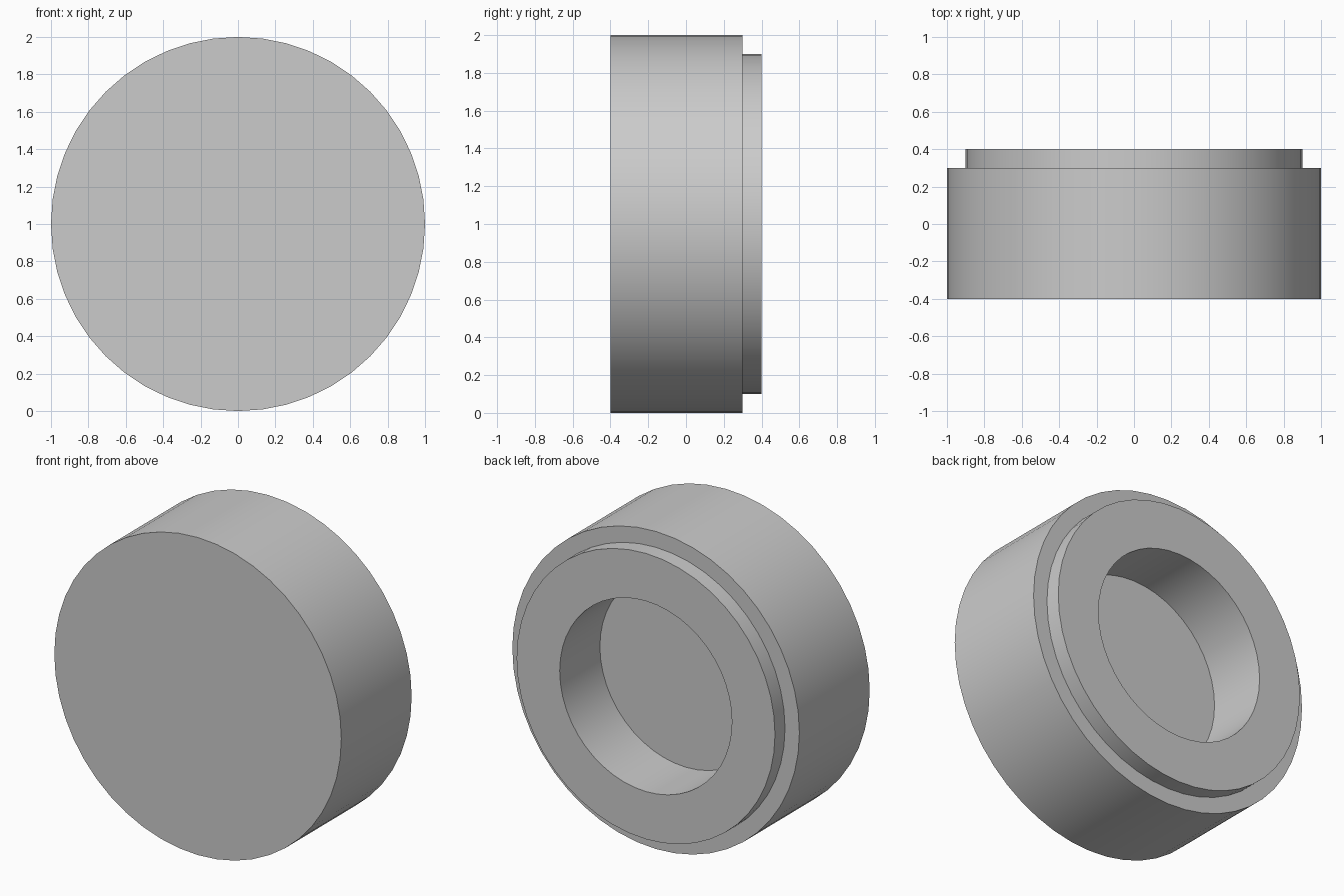
import bpy
import bmesh
import math
from mathutils import Matrix, Vector

cube = bpy.data.objects.get("Cube")
if cube:
    bpy.data.objects.remove(cube, do_unlink=True)

SIDES = 48

# Plain grey material
grey = bpy.data.materials.new("light_grey")
grey.use_nodes = True
colour = (0.6, 0.6, 0.6, 1.0)
grey.diffuse_color = colour
grey.node_tree.nodes["Principled BSDF"].inputs["Base Color"].default_value = colour

# Half section of the cap as (radius, y): front face, stepped rim, recess
profile = [(1.0, -0.4), (1.0, 0.3), (0.9, 0.3), (0.9, 0.4), (0.6, 0.4), (0.6, 0.0)]

# One ring of vertices for each profile point
bm = bmesh.new()
rings = []
for radius, y in profile:
    ring = []
    for i in range(SIDES):
        a = math.tau * i / SIDES
        ring.append(bm.verts.new((radius * math.cos(a), y, 1 + radius * math.sin(a))))
    rings.append(ring)

# Walls between rings, then the front face and recess floor
for r0, r1 in zip(rings, rings[1:]):
    for i in range(SIDES):
        j = (i + 1) % SIDES
        bm.faces.new((r0[i], r0[j], r1[j], r1[i]))
bm.faces.new(rings[0])
bm.faces.new(rings[-1])
bmesh.ops.recalc_face_normals(bm, faces=bm.faces)

mesh = bpy.data.meshes.new("stepped_cap")
bm.to_mesh(mesh)
bm.free()
mesh.materials.append(grey)
cap = bpy.data.objects.new("stepped_cap", mesh)
bpy.context.collection.objects.link(cap)

# Smooth round walls with sharp rims
bpy.ops.object.select_all(action="DESELECT")
cap.select_set(True)
bpy.context.view_layer.objects.active = cap
bpy.ops.object.shade_smooth_by_angle(angle=math.radians(30))
